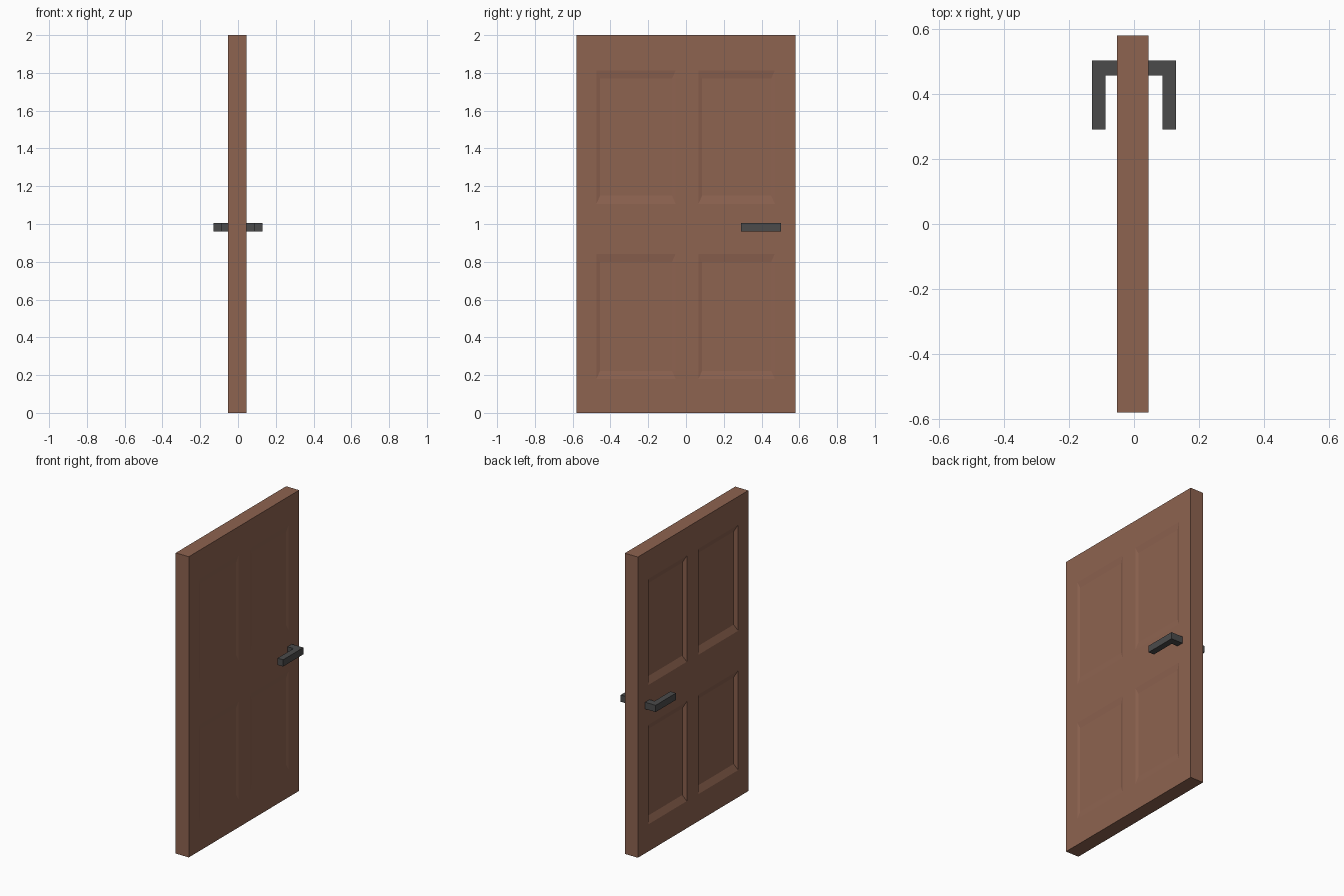
import bpy, bmesh

if "Cube" in bpy.data.objects:
    bpy.data.objects.remove(bpy.data.objects["Cube"])


def material(name, color):
    m = bpy.data.materials.new(name)
    m.diffuse_color = color
    m.use_nodes = True
    m.node_tree.nodes["Principled BSDF"].inputs["Base Color"].default_value = m.diffuse_color
    return m


def finish(name, bm, mat):
    bmesh.ops.remove_doubles(bm, verts=bm.verts[:], dist=1e-5)
    bmesh.ops.recalc_face_normals(bm, faces=bm.faces[:])
    me = bpy.data.meshes.new(name)
    bm.to_mesh(me)
    bm.free()
    me.materials.append(mat)
    ob = bpy.data.objects.new(name, me)
    bpy.context.collection.objects.link(ob)
    return ob


wood = material("wood", (0.27, 0.125, 0.08, 1))
metal = material("dark_metal", (0.07, 0.07, 0.07, 1))

# Door slab: each side is a grid whose odd cells are sunken panels
Y = [-0.58, -0.474, -0.055, 0.066, 0.47, 0.58]
Z = [0, 0.18, 0.842, 1.107, 1.812, 2]
INSET_Y, INSET_Z = 0.019, 0.043


def rect(bm, x, y0, y1, z0, z1):
    return [bm.verts.new((x, y, z)) for y, z in ((y0, z0), (y1, z0), (y1, z1), (y0, z1))]


def door_side(bm, x, floor_x):
    for i in range(5):
        for j in range(5):
            y0, y1, z0, z1 = Y[i], Y[i + 1], Z[j], Z[j + 1]
            outer = rect(bm, x, y0, y1, z0, z1)
            if i % 2 and j % 2:
                inner = rect(bm, floor_x, y0 + INSET_Y, y1 - INSET_Y,
                             z0 + INSET_Z, z1 - INSET_Z)
                bm.faces.new(inner)
                for k in range(4):
                    n = (k + 1) % 4
                    bm.faces.new((outer[k], outer[n], inner[n], inner[k]))
            else:
                bm.faces.new(outer)


bm = bmesh.new()
door_side(bm, 0.044, 0.038)    # shallow panels
door_side(bm, -0.052, -0.032)  # deeper panels
bmesh.ops.remove_doubles(bm, verts=bm.verts[:], dist=1e-5)
# Door edges join the two sides
bmesh.ops.bridge_loops(bm, edges=[e for e in bm.edges if e.is_boundary])
finish("door_slab", bm, wood)


# Lever handles: L-shaped outline extruded upward
def handle(name, side, door_x):
    outline = [(door_x, 0.503), (0.129, 0.503), (0.129, 0.29),
               (0.088, 0.29), (0.088, 0.457), (door_x, 0.457)]
    bm = bmesh.new()
    face = bm.faces.new([bm.verts.new((side * x, y, 0.96)) for x, y in outline])
    ext = bmesh.ops.extrude_face_region(bm, geom=[face])
    top = [v for v in ext["geom"] if isinstance(v, bmesh.types.BMVert)]
    bmesh.ops.translate(bm, verts=top, vec=(0, 0, 0.045))
    finish(name, bm, metal)


handle("handle_right", 1, 0.043)
handle("handle_left", -1, 0.051)
